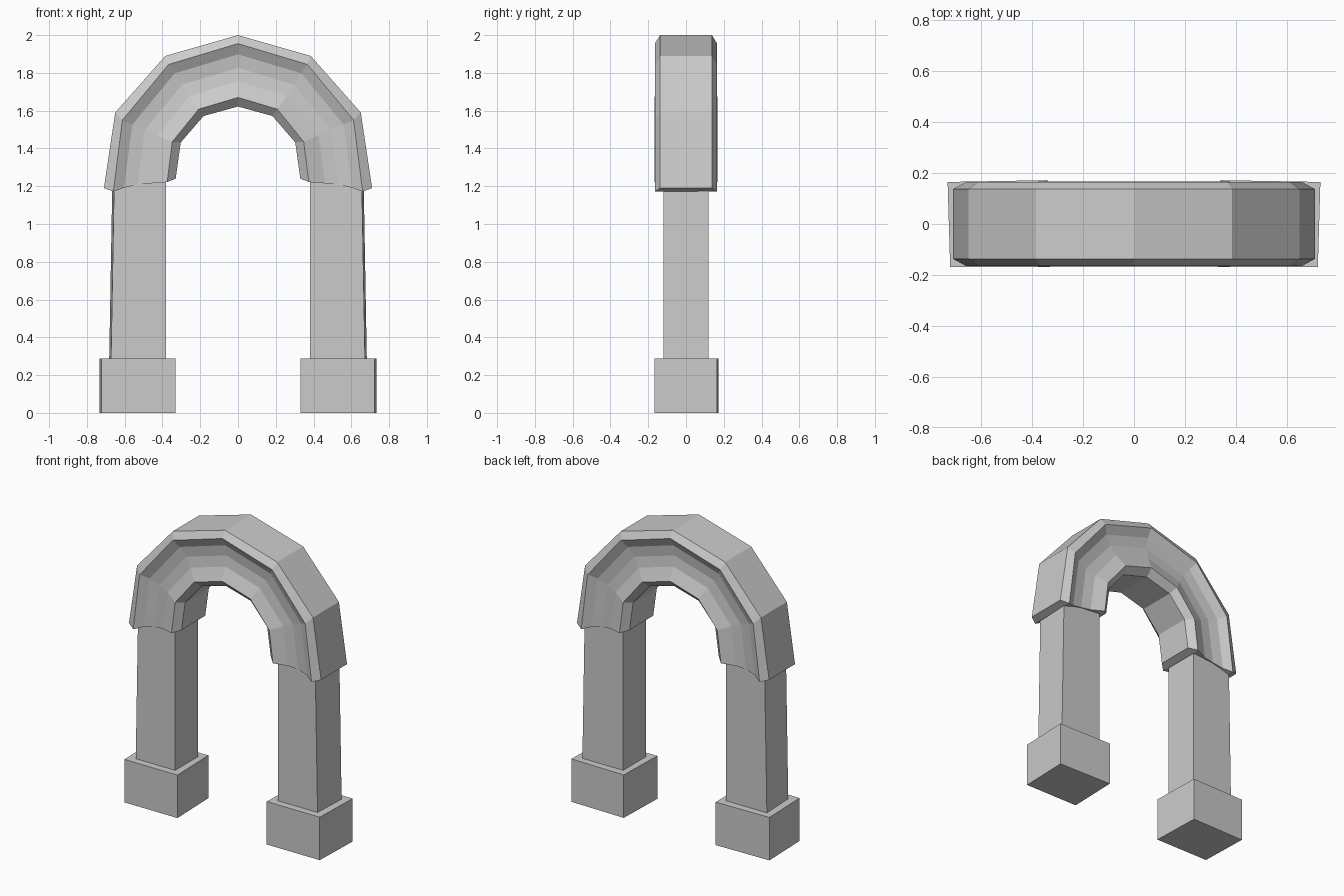
import bpy, bmesh

if "Cube" in bpy.data.objects:
    bpy.data.objects.remove(bpy.data.objects["Cube"])


def make(name, verts, faces):
    # Right half of a part, mirrored across x = 0
    me = bpy.data.meshes.new(name)
    me.from_pydata(verts, [], faces)
    bm = bmesh.new()
    bm.from_mesh(me)
    bmesh.ops.recalc_face_normals(bm, faces=bm.faces)
    bm.to_mesh(me)
    bm.free()
    ob = bpy.data.objects.new(name, me)
    bpy.context.collection.objects.link(ob)
    mod = ob.modifiers.new("mirror", 'MIRROR')
    mod.use_clip = True
    return ob


def block(name, bottom, top, z0, z1):
    verts = [(x, y, z0) for x, y in bottom] + [(x, y, z1) for x, y in top]
    faces = [(3, 2, 1, 0), (4, 5, 6, 7)]
    faces += [(i, (i + 1) % 4, (i + 1) % 4 + 4, i + 4) for i in range(4)]
    return make(name, verts, faces)


# Plinths, slightly irregular blocks
foot = [(0.33, -0.168), (0.722, -0.168), (0.732, 0.165), (0.34, 0.172)]
block("plinth", foot, foot, 0.0, 0.287)

# Tapered columns
block("column",
      [(0.38, -0.12), (0.672, -0.12), (0.682, 0.12), (0.38, 0.12)],
      [(0.38, -0.12), (0.655, -0.12), (0.665, 0.12), (0.38, 0.12)], 0.28, 1.24)

# Arch: guide lines (x, z) from springing to crown
outer = [(0.71, 1.19), (0.65, 1.59), (0.385, 1.89), (0, 2.0)]
lip = [(0.66, 1.172), (0.612, 1.55), (0.367, 1.845), (0, 1.955)]
ledge = [(0.375, 1.222), (0.348, 1.435), (0.208, 1.608), (0, 1.67)]
inner = [(0.33, 1.24), (0.303, 1.432), (0.182, 1.572), (0, 1.622)]
# Hollow moulding between lip and ledge: (fraction, half depth, lift at springing)
cove = [(0.2, 0.134, 0.010), (0.45, 0.125, 0.014), (0.7, 0.133, 0.008)]

verts, n = [], 0
for k in range(4):
    half = [(*outer[k], 0.137), (*lip[k], 0.165)]
    for t, d, lift in cove:
        x = lip[k][0] * (1 - t) + ledge[k][0] * t
        z = lip[k][1] * (1 - t) + ledge[k][1] * t + (lift if k == 0 else 0)
        half.append((x, z, d))
    half += [(*ledge[k], 0.167), (*inner[k], 0.125)]
    ring = [(x, -d, z) for x, z, d in half]
    ring += [(x, d, z) for x, z, d in reversed(half)]
    n = len(ring)
    verts += ring

faces = []
for k in range(3):
    for i in range(n):
        j = (i + 1) % n
        faces.append((k * n + i, k * n + j, (k + 1) * n + j, (k + 1) * n + i))
# Springing end, capped in strips between front and back
faces += [(i, i + 1, n - 2 - i, n - 1 - i) for i in range(n // 2 - 1)]
make("arch", verts, faces)
